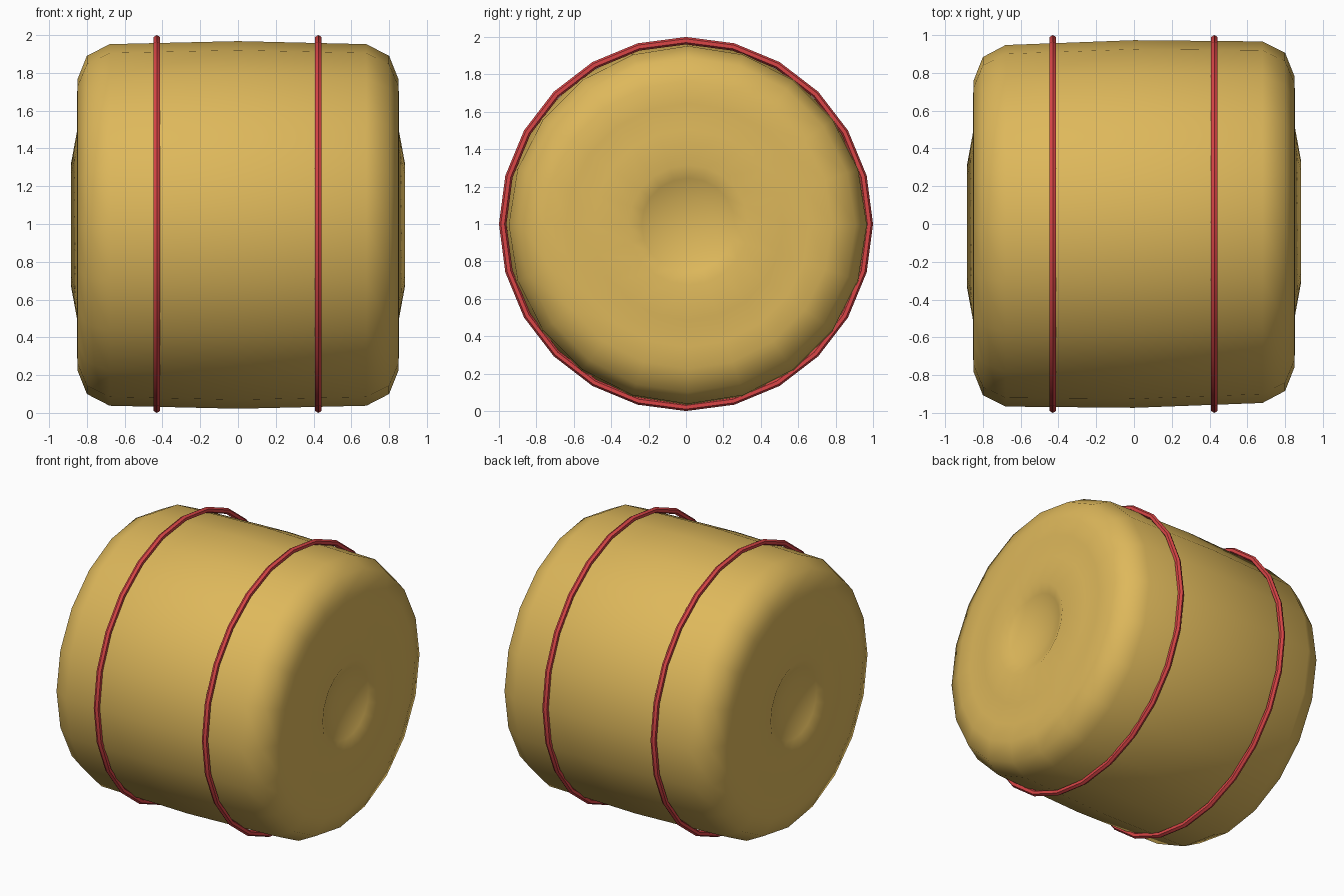
import bpy, bmesh, math

if "Cube" in bpy.data.objects:
    bpy.data.objects.remove(bpy.data.objects["Cube"])

def material(name, rgb):
    m = bpy.data.materials.new(name)
    m.diffuse_color = (*rgb, 1)
    m.use_nodes = True
    m.node_tree.nodes["Principled BSDF"].inputs["Base Color"].default_value = m.diffuse_color
    return m

straw = material("straw gold", (0.73, 0.48, 0.105))
red = material("twine red", (0.70, 0.06, 0.062))

def finish(name, bm, mat, angle):
    bmesh.ops.recalc_face_normals(bm, faces=bm.faces)
    me = bpy.data.meshes.new(name)
    bm.to_mesh(me)
    bm.free()
    ob = bpy.data.objects.new(name, me)
    bpy.context.collection.objects.link(ob)
    me.materials.append(mat)
    bpy.ops.object.select_all(action='DESELECT')
    ob.select_set(True)
    bpy.context.view_layer.objects.active = ob
    bpy.ops.object.shade_smooth_by_angle(angle=math.radians(angle))
    return ob

# round bale lying along x: half profile (x, radius), mirrored to the other end
half = [(0.80, 0.0), (0.82, 0.15), (0.85, 0.25), (0.885, 0.32), (0.85, 0.51),
        (0.852, 0.65), (0.85, 0.77), (0.80, 0.895), (0.68, 0.957)]
profile = half + [(0.0, 0.973)] + [(-x, r) for x, r in reversed(half)]
N = 20
bm = bmesh.new()
rings = []
for x, r in profile:
    if r == 0:
        rings.append([bm.verts.new((x, 0, 0.995))] * N)
    else:
        shift = 0.014 * x  # the bale is very slightly skewed
        rings.append([bm.verts.new((x, shift + r * math.sin(2 * math.pi * i / N),
                                    0.995 + r * math.cos(2 * math.pi * i / N)))
                      for i in range(N)])
for a, b in zip(rings, rings[1:]):
    for i in range(N):
        j = (i + 1) % N
        quad = list(dict.fromkeys([a[i], a[j], b[j], b[i]]))
        bm.faces.new(quad)
finish("bale", bm, straw, 80)

# two twine hoops
def hoop(name, x, major=0.98, minor=0.02, n=24, m=6):
    bm = bmesh.new()
    loops = []
    for i in range(n):
        a = 2 * math.pi * i / n
        loop = []
        for k in range(m):
            t = 2 * math.pi * k / m
            r = major + minor * math.cos(t)
            loop.append(bm.verts.new((x + minor * math.sin(t),
                                      r * math.sin(a), 1.0 + r * math.cos(a))))
        loops.append(loop)
    for i in range(n):
        a, b = loops[i], loops[(i + 1) % n]
        for k in range(m):
            q = (k + 1) % m
            bm.faces.new((a[k], a[q], b[q], b[k]))
    finish(name, bm, red, 30)

hoop("twine_left", -0.43)
hoop("twine_right", 0.425)
